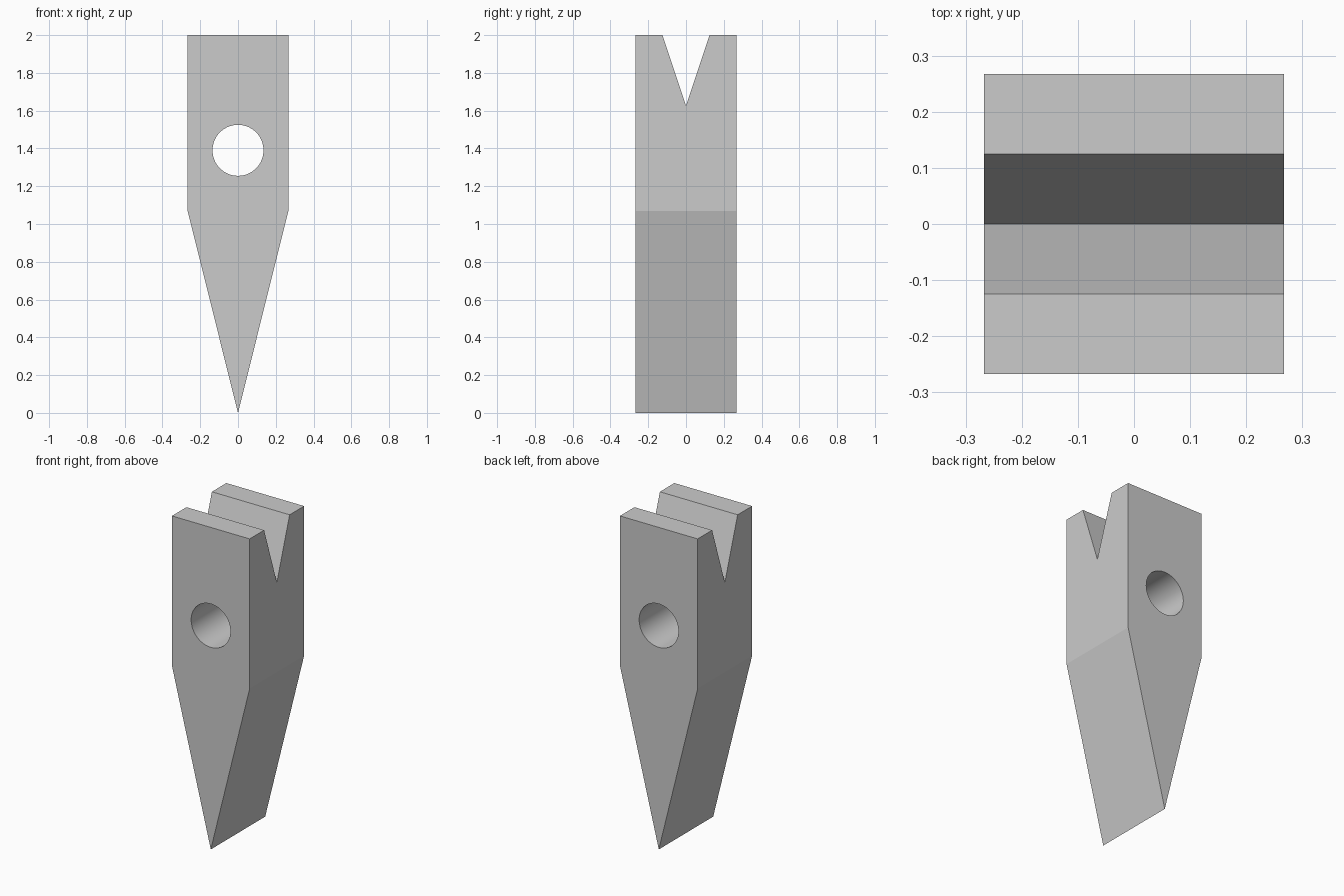
import bpy
import bmesh
from mathutils import Vector

cube = bpy.data.objects.get("Cube")
if cube:
    bpy.data.objects.remove(cube, do_unlink=True)

HALF = 0.267        # half width and half depth of the shank
SHOULDER = 1.07     # height where the taper begins

# Single grey material
grey = bpy.data.materials.new("plain grey")
grey.use_nodes = True
colour = (0.6, 0.6, 0.6, 1)
grey.diffuse_color = colour
grey.node_tree.nodes["Principled BSDF"].inputs["Base Color"].default_value = colour


def prism(name, points, extrusion):
    """Extrude a closed outline along a vector into a solid."""
    bm = bmesh.new()
    face = bm.faces.new([bm.verts.new(p) for p in points])
    result = bmesh.ops.extrude_face_region(bm, geom=[face])
    moved = [v for v in result["geom"] if isinstance(v, bmesh.types.BMVert)]
    bmesh.ops.translate(bm, verts=moved, vec=Vector(extrusion))
    bmesh.ops.recalc_face_normals(bm, faces=bm.faces)
    mesh = bpy.data.meshes.new(name)
    bm.to_mesh(mesh)
    bm.free()
    mesh.materials.append(grey)
    obj = bpy.data.objects.new(name, mesh)
    bpy.context.collection.objects.link(obj)
    return obj


def cut(target, cutter):
    """Subtract the cutter from the target and discard the cutter."""
    cutter.hide_render = True
    mod = target.modifiers.new("cut", "BOOLEAN")
    mod.operation = "DIFFERENCE"
    mod.solver = "EXACT"
    mod.object = cutter
    bpy.ops.object.select_all(action="DESELECT")
    bpy.context.view_layer.objects.active = target
    target.select_set(True)
    bpy.ops.object.modifier_apply(modifier=mod.name)
    bpy.data.objects.remove(cutter, do_unlink=True)


# Square shank tapering to a chisel edge
outline = [(-HALF, 2), (-HALF, SHOULDER), (0, 0), (HALF, SHOULDER), (HALF, 2)]
body = prism("wedge_body", [(x, -HALF, z) for x, z in outline], (0, 2 * HALF, 0))

# V notch across the top, its slopes carried on above the top face
notch = [(0, 1.627), (0.25, 2.373), (-0.25, 2.373)]
cut(body, prism("notch_cutter", [(-0.5, y, z) for y, z in notch], (1, 0, 0)))

# Round hole from front to back
bpy.ops.mesh.primitive_cylinder_add(vertices=64, radius=0.135, depth=1,
                                    location=(0, 0, 1.39), rotation=(1.5708, 0, 0))
hole = bpy.context.object
hole.data.materials.append(grey)
cut(body, hole)

bpy.ops.object.shade_smooth_by_angle(angle=0.2)
